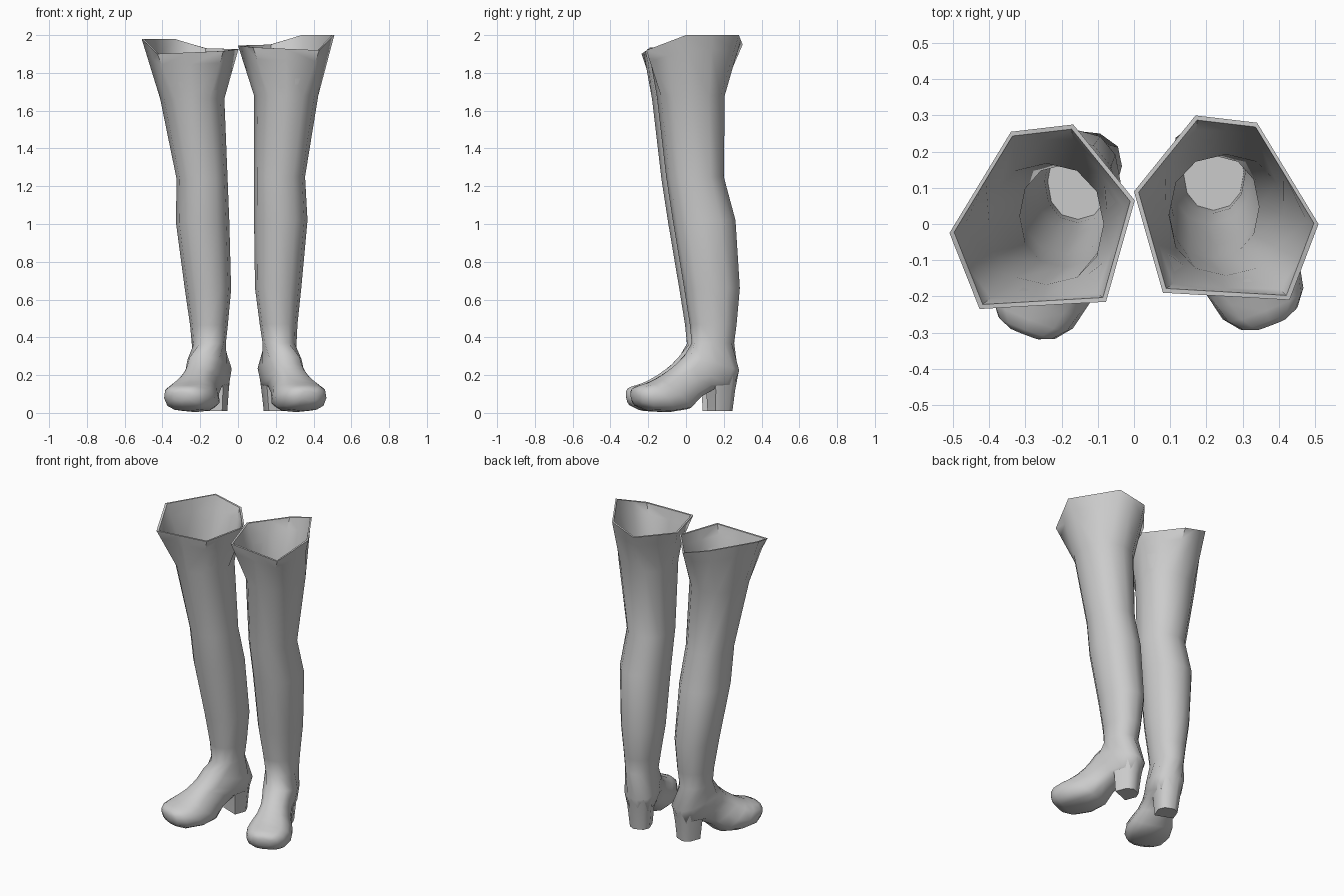
import bpy
import bmesh
from math import sin, cos, pi, copysign

if "Cube" in bpy.data.objects:
    bpy.data.objects.remove(bpy.data.objects["Cube"], do_unlink=True)

SIDES = 12
leather = bpy.data.materials.new("grey leather")
leather.use_nodes = True
leather.diffuse_color = (0.6, 0.6, 0.6, 1)
leather.node_tree.nodes["Principled BSDF"].inputs["Base Color"].default_value = (0.6, 0.6, 0.6, 1)


def power(v, e):
    return copysign(abs(v) ** e, v)


def blend(ring_a, ring_b, t):
    return [tuple(p + (q - p) * t for p, q in zip(a, b)) for a, b in zip(ring_a, ring_b)]


def inset(ring, amount):
    """Shrink a ring towards its own centre."""
    cx, cy = (sum(p[i] for p in ring) / len(ring) for i in (0, 1))
    return [(cx + (x - cx) * amount, cy + (y - cy) * amount, z) for x, y, z in ring]


def leg_ring(z, x0, x1, y0, y1):
    """Rounded cross-section of the shaft from its extents."""
    return [((x0 + x1) / 2 + (x1 - x0) / 2 * power(cos(a), 0.9),
             (y0 + y1) / 2 + (y1 - y0) / 2 * power(sin(a), 0.9), z)
            for a in (2 * pi * i / SIDES for i in range(SIDES))]


def foot_point(y, t, z):
    """Point on the turned-out foot: y along it, t sideways."""
    return (0.165 + (0.275 - y) * 0.387 + t * 0.93, y + t * 0.36, z)


def foot_ring(top, bottom, width):
    """Slanted section between a point on the instep and one on the sole."""
    ring = []
    for i in range(SIDES):
        a = 2 * pi * i / SIDES
        f = (power(sin(a), 0.75) + 1) / 2
        ring.append(foot_point(top[0] + (bottom[0] - top[0]) * f,
                               width / 2 * power(cos(a), 0.75),
                               top[1] + (bottom[1] - top[1]) * f))
    return ring


def loft(name, rings, place):
    bm = bmesh.new()
    loops = [[bm.verts.new(place(*p)) for p in ring] for ring in rings]
    n = len(loops[0])
    for a, b in zip(loops, loops[1:]):
        for i in range(n):
            j = (i + 1) % n
            bm.faces.new((a[i], a[j], b[j], b[i]))
    bm.faces.new(loops[0])
    bm.faces.new(loops[-1])
    bmesh.ops.recalc_face_normals(bm, faces=bm.faces)
    mesh = bpy.data.meshes.new(name)
    bm.to_mesh(mesh)
    bm.free()
    mesh.materials.append(leather)
    obj = bpy.data.objects.new(name, mesh)
    bpy.context.collection.objects.link(obj)
    bpy.ops.object.select_all(action='DESELECT')
    obj.select_set(True)
    bpy.context.view_layer.objects.active = obj
    bpy.ops.object.shade_smooth_by_angle(angle=1.0)


# Six-cornered flared rim, with a midpoint on every side
corners = [(0.51, 0, 2), (0.34, 0.28, 2), (0.17, 0.3, 1.95),
           (0, 0.09, 1.945), (0.08, -0.19, 1.935), (0.43, -0.21, 1.92)]
rim = []
for k, c in enumerate(corners):
    d = corners[(k + 1) % len(corners)]
    rim += [c, tuple((p + q) / 2 for p, q in zip(c, d))]

# Shaft from thigh to ankle
shaft = [leg_ring(*r) for r in (
    (1.68, 0.085, 0.425, -0.155, 0.205),
    (1.25, 0.085, 0.355, -0.105, 0.2),
    (1.02, 0.085, 0.368, -0.07, 0.262),
    (0.66, 0.09, 0.335, -0.01, 0.285),
    (0.47, 0.115, 0.315, 0.02, 0.268),
    (0.37, 0.13, 0.31, 0.03, 0.255))]
lip = blend(rim, shaft[0], 0.25)

# Foot sections fanning from ankle to toe: instep, sole, width
foot = [foot_ring(*r) for r in (
    ((-0.01, 0.3), (0.275, 0.22), 0.2),
    ((-0.05, 0.26), (0.245, 0.13), 0.19),
    ((-0.08, 0.235), (0.15, 0.125), 0.18),
    ((-0.12, 0.205), (0.07, 0.08), 0.2),
    ((-0.16, 0.18), (0.01, 0.02), 0.25),
    ((-0.2, 0.16), (-0.09, 0.004), 0.275),
    ((-0.24, 0.148), (-0.2, 0.01), 0.24),
    ((-0.268, 0.135), (-0.255, 0.035), 0.17),
    ((-0.28, 0.115), (-0.275, 0.065), 0.09))]

# Lining, rim, shaft and foot run as one closed skin
lining = [inset(r, 0.93) for r in reversed(shaft)]
skin = lining + [inset(lip, 0.95), inset(rim, 0.95), rim, lip] + shaft + foot


def heel_ring(z, y, length, width):
    """Heel section with a rounded back and a flat breast."""
    outline = [(-0.5, -0.5), (-0.5, 0.2), (-0.25, 0.5), (0.25, 0.5), (0.5, 0.2), (0.5, -0.5)]
    return [foot_point(y + v * length, u * width, z) for u, v in outline]


heel = [heel_ring(0.22, 0.195, 0.14, 0.16),
        heel_ring(0.12, 0.19, 0.115, 0.14),
        heel_ring(0.01, 0.185, 0.1, 0.12)]


def left_place(x, y, z):
    return (x, y, z)


def right_place(x, y, z):
    """Mirrored, standing a little closer in and further forward."""
    return (0.08 * (1 - z / 2) - x, y - 0.025, z * 0.99)


for side, place in (("left", left_place), ("right", right_place)):
    loft(side + "_boot", skin, place)
    loft(side + "_heel", heel, place)
